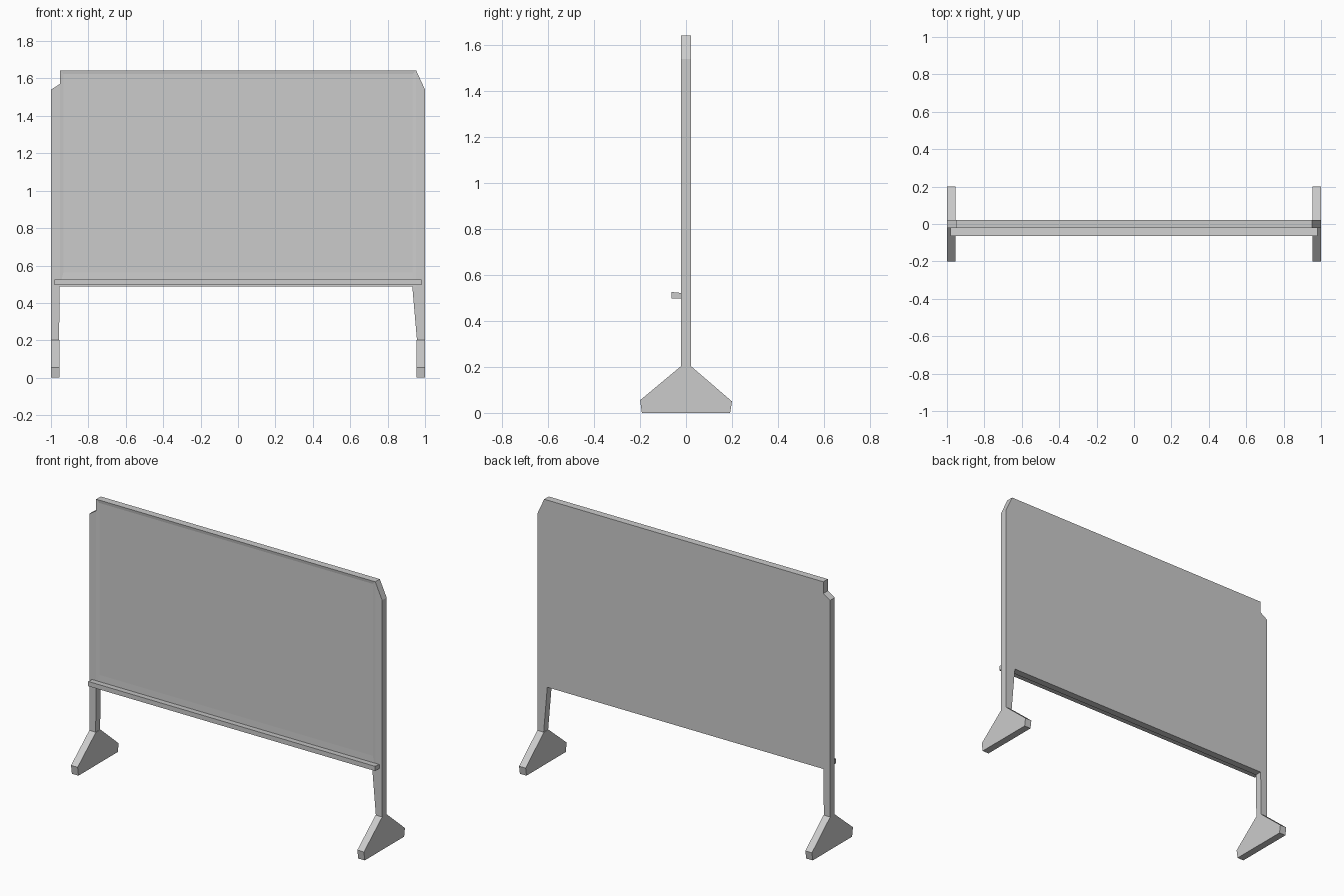
import bpy, bmesh

if "Cube" in bpy.data.objects:
    bpy.data.objects.remove(bpy.data.objects["Cube"])


def prism(name, profile, axis, lo, hi):
    """Extrude a closed 2D profile along the x axis (y,z points) or y axis (x,z points)."""
    def place(p, t):
        return (t, p[0], p[1]) if axis == 'x' else (p[0], t, p[1])
    bm = bmesh.new()
    a = [bm.verts.new(place(p, lo)) for p in profile]
    b = [bm.verts.new(place(p, hi)) for p in profile]
    bm.faces.new(a)
    bm.faces.new(b[::-1])
    n = len(profile)
    for i in range(n):
        j = (i + 1) % n
        bm.faces.new((a[i], b[i], b[j], a[j]))
    bmesh.ops.recalc_face_normals(bm, faces=bm.faces)
    me = bpy.data.meshes.new(name)
    bm.to_mesh(me)
    bm.free()
    ob = bpy.data.objects.new(name, me)
    bpy.context.collection.objects.link(ob)
    return ob


FRONT, BACK = -0.022, 0.022
EDGE = 0.953

# Board slab with a slightly recessed writing surface on the front
board = prism("board", [(-EDGE, 0.487), (EDGE, 0.487), (EDGE, 1.642), (-EDGE, 1.642)],
              'y', FRONT, BACK)
bm = bmesh.new()
bm.from_mesh(board.data)
face = min(bm.faces, key=lambda f: f.calc_center_median().y)
bmesh.ops.inset_region(bm, faces=[face], thickness=0.027, depth=0)
for v in face.verts:
    v.co.y += 0.003
    if v.co.z < 1:
        v.co.z = 0.562
bm.to_mesh(board.data)
bm.free()

# Left post: straight, with a short sloped top
prism("left_post", [(-1, 0.2), (-0.957, 0.2), (-EDGE, 0.49), (-EDGE, 1.57), (-1, 1.54)],
      'y', FRONT, BACK)

# Right post: chamfered top corner and flared brace below the board
prism("right_post", [(0.957, 0.2), (1, 0.2), (1, 1.54), (EDGE, 1.642),
                     (EDGE, 0.487), (0.932, 0.487)], 'y', FRONT, BACK)

# Splayed feet
foot = [(-0.192, 0), (0.192, 0), (0.2, 0.05), (BACK, 0.203), (FRONT, 0.203), (-0.2, 0.055)]
for name, lo, hi in (("left_foot", -1, -0.955), ("right_foot", 0.955, 1)):
    prism(name, foot, 'x', lo, hi)

# Pen tray along the lower front edge
prism("pen_tray", [(FRONT, 0.497), (-0.063, 0.497), (-0.063, 0.526), (FRONT, 0.522)],
      'x', -0.98, 0.98)
